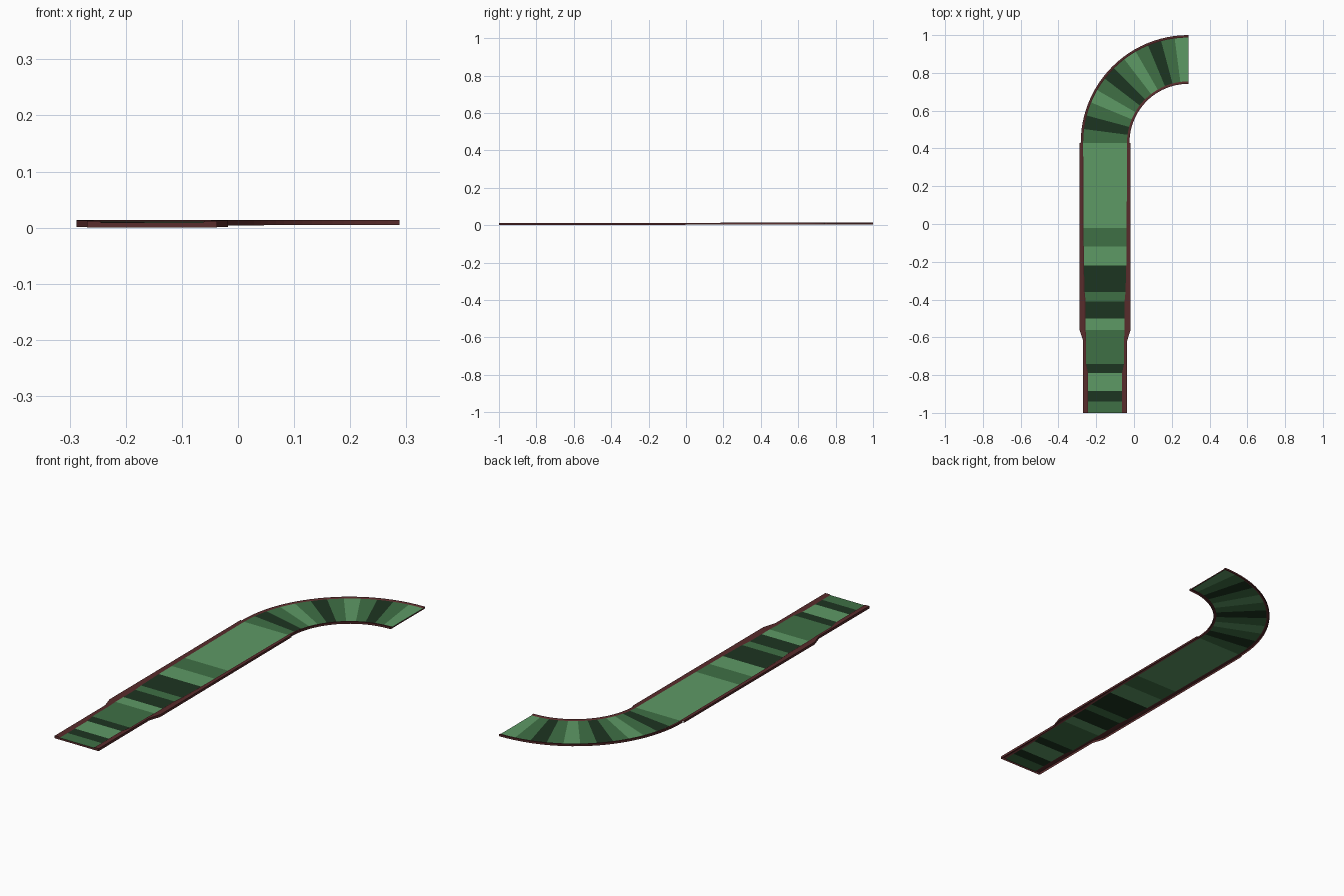
import bpy, bmesh, math

if "Cube" in bpy.data.objects:
    bpy.data.objects.remove(bpy.data.objects["Cube"])


def material(name, rgb):
    m = bpy.data.materials.new(name)
    m.diffuse_color = (*rgb, 1)
    m.use_nodes = True
    m.node_tree.nodes["Principled BSDF"].inputs["Base Color"].default_value = m.diffuse_color
    return m


GREEN = material("green", (0.11, 0.32, 0.13))
MID = material("mid_green", (0.05, 0.16, 0.06))
DARK = material("dark_green", (0.012, 0.035, 0.015))
RED = material("dark_red", (0.10, 0.025, 0.025))
BLUE = material("dark_blue", (0.02, 0.02, 0.08))
MATS = [GREEN, MID, DARK, RED, BLUE]

CX, CY, R = 0.288, 0.43, 0.441      # bend centre and centre-line radius


def straight(y, outer, inner):
    return (CX - R, y, -1, 0, outer, inner)


def bend(a):
    c, s = math.cos(a), math.sin(a)
    return (CX - R * c, CY + R * s, -c, s, 0.129, 0.116)


def section(st):
    """Cross-section: skirt, rim top, floor, rim top, skirt."""
    x, y, nx, ny, outer, inner = st
    t = (y + 1) / 2
    low, floor, top = 0.005 * t, 0.009 + 0.002 * t, 0.012 + 0.002 * t
    prof = [(outer, low), (outer, top), (inner + 0.005, top), (inner, floor)]
    prof += [(-d, z) for d, z in reversed(prof)]
    return [(x + nx * d, y + ny * d, z) for d, z in prof]


def sweep(name, stations, colours, cap_first=False, cap_last=False):
    bm = bmesh.new()
    rows = [[bm.verts.new(p) for p in section(s)] for s in stations]
    for i, (a, b) in enumerate(zip(rows, rows[1:])):
        for j in range(7):
            f = bm.faces.new((a[j], b[j], b[j + 1], a[j + 1]))
            f.material_index = MATS.index(colours[i] if j == 3 else RED)
    # end walls drop from the floor to the skirt
    for use, r in ((cap_first, rows[0]), (cap_last, rows[-1])):
        if use:
            f = bm.faces.new(r)
            f.material_index = MATS.index(RED)
    bmesh.ops.recalc_face_normals(bm, faces=bm.faces)
    # the sheet is open underneath: make the deck face up
    deck = [f for f in bm.faces if abs(f.normal.z) > 0.9]
    if sum(f.normal.z for f in deck) < 0:
        bmesh.ops.reverse_faces(bm, faces=bm.faces)
    me = bpy.data.meshes.new(name)
    bm.to_mesh(me)
    bm.free()
    for m in MATS:
        me.materials.append(m)
    ob = bpy.data.objects.new(name, me)
    bpy.context.collection.objects.link(ob)


# narrow entry lane
ys = [-1, -0.94, -0.885, -0.79, -0.74, -0.69, -0.62]
sweep("entry_lane", [straight(y, 0.116, 0.09 if y < -0.75 else 0.1) for y in ys],
      [MID, DARK, GREEN, DARK, MID, MID], cap_first=True)

# flare where the lane widens
sweep("flare", [straight(-0.62, 0.116, 0.1), straight(-0.56, 0.135, 0.103)], [MID])

# wide straight lane
wide = [(-0.56, 0.103), (-0.5, 0.103), (-0.41, 0.103), (-0.36, 0.108),
        (-0.22, 0.112), (-0.12, 0.113), (-0.02, 0.114), (CY, 0.116)]
sweep("straight_lane", [straight(y, 0.135, w) for y, w in wide],
      [GREEN, DARK, MID, DARK, GREEN, MID, GREEN])

# quarter bend
N = 24
sweep("bend", [bend(i * math.pi / 2 / N) for i in range(N + 1)],
      [(MID, DARK, MID, GREEN)[(i // 2) % 4] for i in range(N)], cap_last=True)
